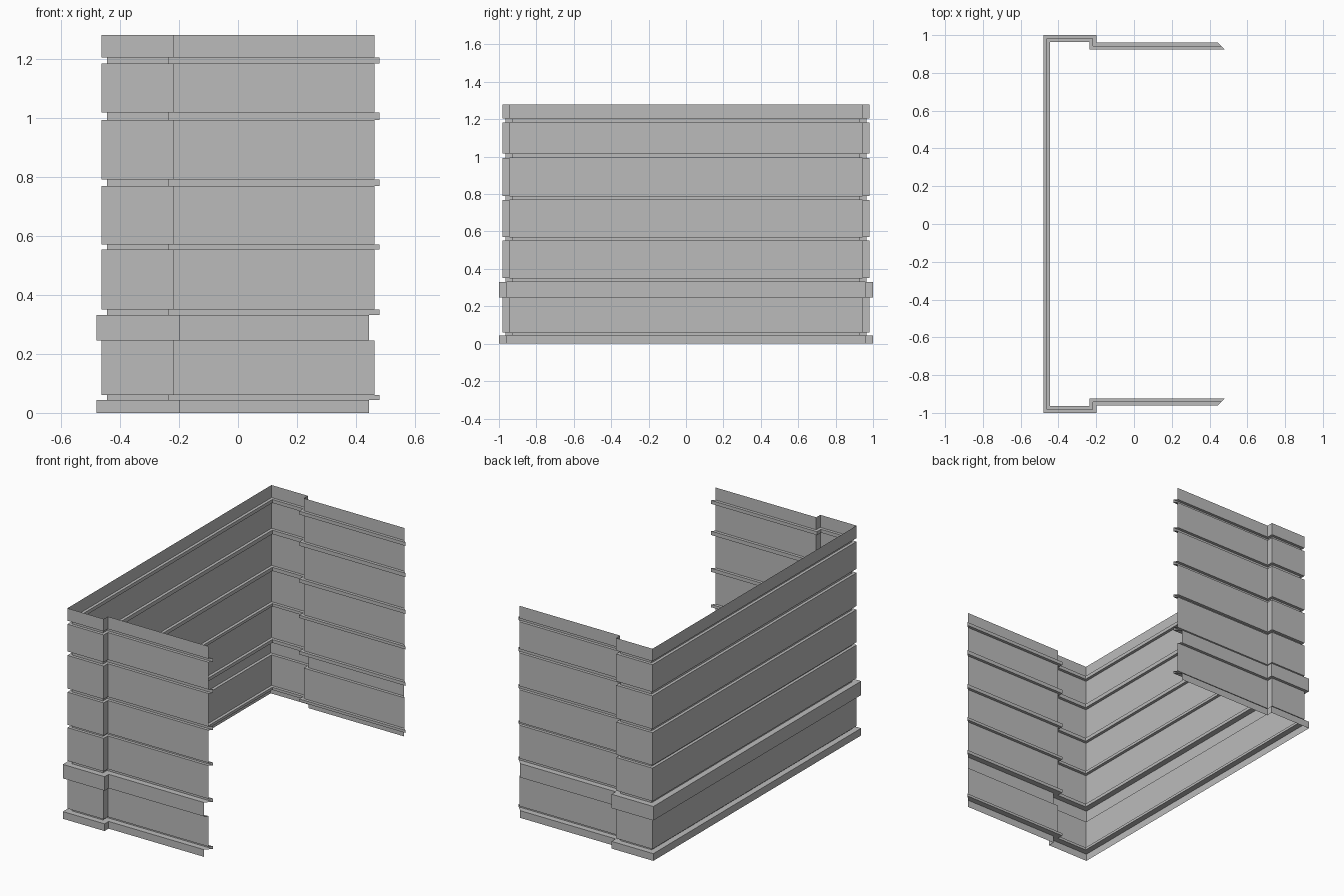
import bpy
import bmesh

cube = bpy.data.objects.get("Cube")
if cube:
    bpy.data.objects.remove(cube, do_unlink=True)

# Single flat colour
grey = bpy.data.materials.new("plain_grey")
grey.use_nodes = True
grey.diffuse_color = (0.5, 0.5, 0.5, 1)
grey.node_tree.nodes["Principled BSDF"].inputs["Base Color"].default_value = (0.5, 0.5, 0.5, 1)

# Wall courses, bottom to top: top height of each course and its outward offset
STEP = 0.018
BAND, FACE, GROOVE = STEP, 0, -STEP
COURSES = [
    (0.044, BAND), (0.06, GROOVE), (0.246, FACE), (0.331, BAND), (0.351, GROOVE),
    (0.553, FACE), (0.57, GROOVE), (0.769, FACE), (0.791, GROOVE),
    (0.993, FACE), (1.017, GROOVE), (1.183, FACE), (1.204, GROOVE), (1.28, FACE),
]


def plan(d):
    """Mitred plan of the U-shaped wall, pushed outward by d."""
    half = [(0.462 - d, -0.943 - d), (-0.217 + d, -0.943 - d),
            (-0.217 + d, -0.982 - d), (-0.462 - d, -0.982 - d)]
    return half + [(x, -y) for x, y in reversed(half)]


# Stepped profile: each course is a vertical strip joined by flat ledges
profile = []
bottom = 0
for top, offset in COURSES:
    profile += [(bottom, offset), (top, offset)]
    bottom = top

# Sweep the profile around the plan as one open sheet
bm = bmesh.new()
rows = [[bm.verts.new((x, y, z)) for x, y in plan(d)] for z, d in profile]
for low, high in zip(rows, rows[1:]):
    for i in range(len(low) - 1):
        bm.faces.new((low[i + 1], low[i], high[i], high[i + 1]))
mesh = bpy.data.meshes.new("grooved_wall")
bm.to_mesh(mesh)
bm.free()
mesh.materials.append(grey)
wall = bpy.data.objects.new("grooved_wall", mesh)
bpy.context.collection.objects.link(wall)
